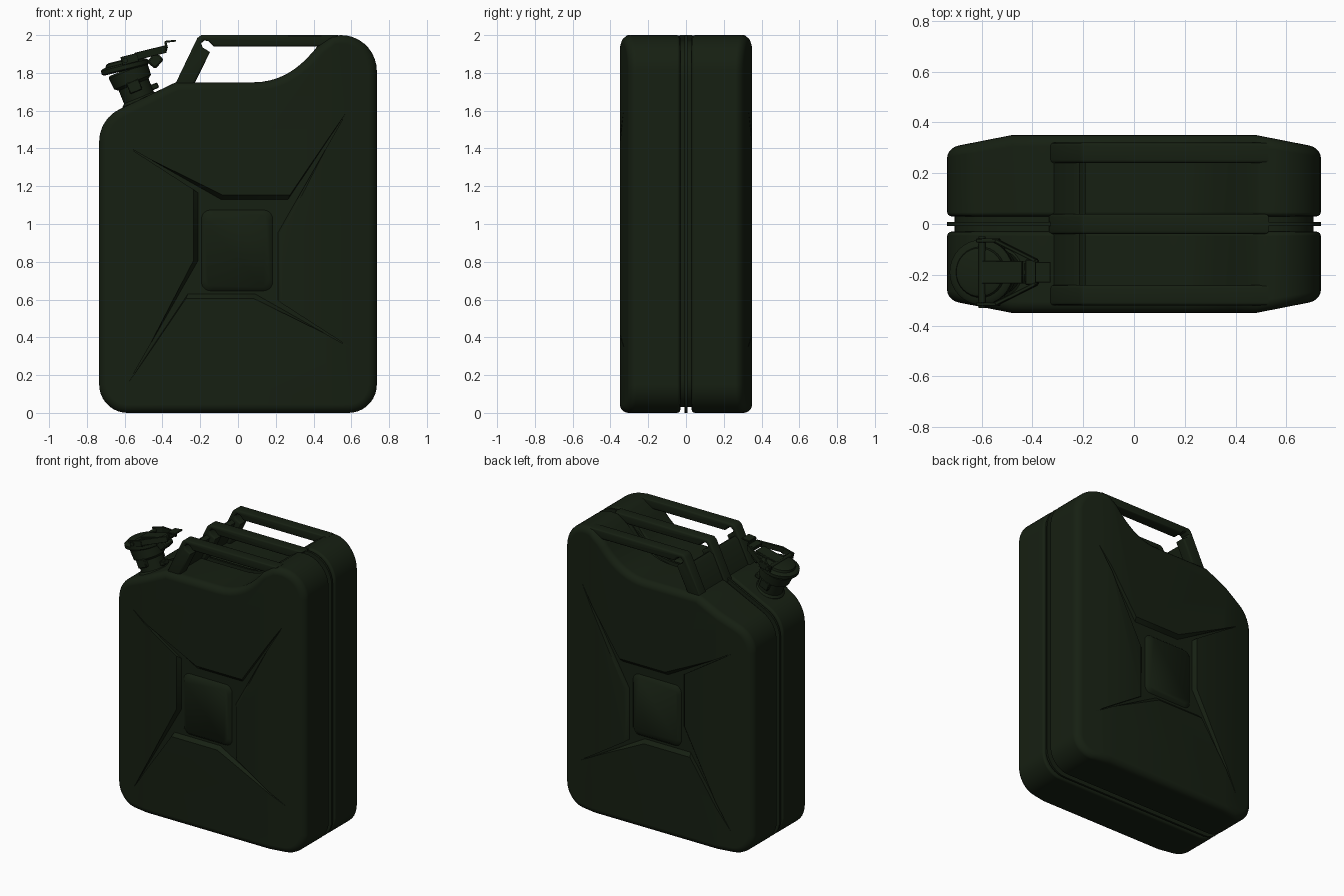
import bpy, bmesh, math
from mathutils import Matrix, Vector

if "Cube" in bpy.data.objects:
    bpy.data.objects.remove(bpy.data.objects["Cube"])

paint = bpy.data.materials.new("dark_green_paint")
paint.diffuse_color = (0.008, 0.014, 0.006, 1)
paint.use_nodes = True
paint.node_tree.nodes["Principled BSDF"].inputs["Base Color"].default_value = paint.diffuse_color


def finish(name, bm, angle=40):
    bmesh.ops.recalc_face_normals(bm, faces=bm.faces)
    me = bpy.data.meshes.new(name)
    bm.to_mesh(me)
    bm.free()
    ob = bpy.data.objects.new(name, me)
    bpy.context.collection.objects.link(ob)
    me.materials.append(paint)
    smooth(ob, angle)
    return ob


def activate(ob):
    bpy.ops.object.select_all(action='DESELECT')
    ob.select_set(True)
    bpy.context.view_layer.objects.active = ob


def smooth(ob, angle):
    activate(ob)
    bpy.ops.object.shade_smooth_by_angle(angle=math.radians(angle))


def prism(pts, y0, y1):
    """Extrude an xz outline from y0 to y1."""
    bm = bmesh.new()
    face = bm.faces.new([bm.verts.new((x, y0, z)) for x, z in pts])
    ext = bmesh.ops.extrude_face_region(bm, geom=[face])
    for v in ext["geom"]:
        if isinstance(v, bmesh.types.BMVert):
            v.co.y = y1
    bmesh.ops.recalc_face_normals(bm, faces=bm.faces)
    return bm


def round_rim(bm, y, offset, segments):
    edges = [e for e in bm.edges if all(abs(v.co.y - y) < 1e-4 for v in e.verts)]
    bmesh.ops.bevel(bm, geom=edges, offset=offset, segments=segments, profile=0.5,
                    affect='EDGES', clamp_overlap=False)


def arc(cx, cz, r, a0, a1, n=9):
    angs = [math.radians(a0 + (a1 - a0) * i / n) for i in range(n + 1)]
    return [(cx + r * math.cos(a), cz + r * math.sin(a)) for a in angs]


def bezier(p, n=10):
    out = []
    for i in range(n + 1):
        t = i / n
        w = ((1 - t) ** 3, 3 * t * (1 - t) ** 2, 3 * t * t * (1 - t), t ** 3)
        out.append(tuple(sum(k * q[j] for k, q in zip(w, p)) for j in (0, 1)))
    return out


# Side outline of the can
outline = (arc(-0.585, 0.15, 0.15, 180, 270) + arc(0.585, 0.15, 0.15, 270, 360)
           + arc(0.545, 1.81, 0.19, 0, 90) + [(0.50, 1.995)]
           + bezier([(0.42, 1.94), (0.34, 1.84), (0.24, 1.75), (0.08, 1.75)])
           + [(-0.33, 1.75)] + arc(-0.545, 1.436, 0.19, 115.6, 180))

# Pressed body half, with faces tapering towards both ends
bm = prism(outline, -0.35, -0.03)
round_rim(bm, -0.35, 0.045, 5)
round_rim(bm, -0.03, 0.018, 3)
for x in (-0.48, 0.48):
    bmesh.ops.bisect_plane(bm, geom=bm.verts[:] + bm.edges[:] + bm.faces[:],
                           plane_co=(x, 0, 0), plane_no=(1, 0, 0))
for v in bm.verts:
    v.co.y += 0.196 * max(0, abs(v.co.x) - 0.48) * (-v.co.y - 0.03) / 0.32
body = finish("body_shell", bm)


# Cross-shaped recess, point-symmetric about the panel centre
def cross(half):
    return half + [(-x, 1.76 - z) for x, z in half]


surface = cross([(-0.62, 1.43), (-0.08, 1.165), (0.28, 1.165), (0.58, 1.6), (0.245, 0.95), (0.245, 0.57)])
floor = cross([(-0.62, 1.43), (-0.09, 1.13), (0.265, 1.13), (0.58, 1.6), (0.212, 0.955), (0.212, 0.595)])
bm = bmesh.new()
rings = [[bm.verts.new((x, y, z)) for x, z in pts] for pts, y in ((surface, -0.36), (floor, -0.327))]
for r in rings:
    bm.faces.new(r)
for i in range(12):
    j = (i + 1) % 12
    bm.faces.new((rings[0][i], rings[0][j], rings[1][j], rings[1][i]))
cutter = finish("recess_cutter", bm)
cutter.hide_render = True
mod = body.modifiers.new("recess", 'BOOLEAN')
mod.operation, mod.solver, mod.object = 'DIFFERENCE', 'EXACT', cutter
activate(body)
bpy.ops.object.modifier_apply(modifier="recess")
bpy.data.objects.remove(cutter)


def mirror_y(ob):
    m = ob.modifiers.new("mirror", 'MIRROR')
    m.use_axis = (False, True, False)
    m.use_mirror_merge = False


smooth(body, 50)
mirror_y(body)
wn = body.modifiers.new("normals", 'WEIGHTED_NORMAL')
wn.keep_sharp = True

# Raised square in the middle of each recess
r = 0.05
pad_pts = (arc(-0.15, 0.69, r, 180, 270, 5) + arc(0.14, 0.69, r, 270, 360, 5)
           + arc(0.14, 1.03, r, 0, 90, 5) + arc(-0.15, 1.03, r, 90, 180, 5))
bm = prism(pad_pts, -0.32, -0.348)
for v in bm.verts:
    if v.co.y < -0.34:
        v.co.x = -0.005 + (v.co.x + 0.005) * 0.87
        v.co.z = 0.86 + (v.co.z - 0.86) * 0.89
mirror_y(finish("center_pad", bm, 50))

# Seam: inset core and thin weld flange
finish("seam_core", prism([(x * 0.96, 1 + (z - 1) * 0.97) for x, z in outline], -0.06, 0.06))
finish("weld_flange", prism(outline, -0.007, 0.007))

# Three carrying handles
bar = [(-0.335, 1.735), (-0.215, 1.985), (-0.195, 2.0), (0.53, 2.0), (0.5, 1.94), (-0.13, 1.94),
       (-0.155, 1.967), (-0.178, 1.972), (-0.195, 1.957), (-0.188, 1.935), (-0.148, 1.91), (-0.235, 1.735)]
for name, yc in (("handle_front", -0.28), ("handle_middle", 0), ("handle_back", 0.28)):
    bm = prism(bar, yc - 0.04, yc + 0.04)
    for side in (-0.04, 0.04):
        round_rim(bm, yc + side, 0.012, 3)
    finish(name, bm)
finish("handle_web", prism([(-0.32, 1.74), (-0.24, 1.91), (-0.215, 1.925), (-0.19, 1.91), (-0.26, 1.74)],
                           -0.28, 0.28))


# Spout and cap, on tilted local frames
def frame(x, z, tilt):
    return Matrix.Translation((x, -0.19, z)) @ Matrix.Rotation(math.radians(-tilt), 4, 'Y')


neck_f, cap_f = frame(-0.515, 1.645, 22), frame(-0.6, 1.835, 14)


def lathe(name, mat, prof, n=32):
    bm = bmesh.new()
    loops = [[bm.verts.new((r * math.cos(2 * math.pi * i / n), r * math.sin(2 * math.pi * i / n), z))
              for i in range(n)] for r, z in prof]
    for a, b in zip(loops, loops[1:]):
        for i in range(n):
            bm.faces.new((a[i], a[(i + 1) % n], b[(i + 1) % n], b[i]))
    bm.faces.new(loops[0])
    bm.faces.new(loops[-1])
    bm.transform(mat)
    return finish(name, bm, 35)


def box(name, mat, loc, size, turn=0, tip=0):
    bm = bmesh.new()
    bmesh.ops.create_cube(bm, size=1, matrix=Matrix.Diagonal((*size, 1)))
    bmesh.ops.bevel(bm, geom=bm.edges[:], offset=min(size) * 0.15, segments=1, affect='EDGES')
    bm.transform(mat @ Matrix.Translation(loc) @ Matrix.Rotation(math.radians(turn), 4, 'Z')
                 @ Matrix.Rotation(math.radians(tip), 4, 'Y'))
    return finish(name, bm)


lathe("spout_neck", neck_f, [(0.1, -0.05), (0.1, 0.012), (0.085, 0.025), (0.085, 0.1),
                             (0.105, 0.115), (0.11, 0.18), (0.1, 0.19)])
lathe("cap", cap_f, [(0.118, -0.022), (0.128, -0.015), (0.128, 0.006), (0.118, 0.014),
                     (0.1, 0.016), (0.095, 0.03), (0.08, 0.036)])
lathe("cap_axle", cap_f @ Matrix.Translation((0.01, 0, 0.03)) @ Matrix.Rotation(math.pi / 2, 4, 'X'),
      [(0.014, -0.14), (0.014, 0.14)], 12)

# Locking lever
for s, side in ((-1, "front"), (1, "back")):
    box("lever_root_" + side, cap_f, (0.035, s * 0.125, 0.03), (0.09, 0.014, 0.045))
    box("lever_arm_" + side, cap_f, (0.15, s * 0.085, 0.036), (0.18, 0.014, 0.04), -s * 26)
    box("neck_lug_" + side, neck_f, (0.0, s * 0.092, 0.09), (0.07, 0.03, 0.06))
box("cap_bridge", cap_f, (0.09, 0, 0.035), (0.17, 0.09, 0.018))
box("lever_plate", cap_f, (0.215, 0, 0.04), (0.05, 0.1, 0.03))
box("lever_riser", cap_f, (0.24, 0, 0.055), (0.012, 0.08, 0.035))
box("lever_tab", cap_f, (0.267, 0, 0.07), (0.06, 0.08, 0.01), 0, 8)
box("latch", cap_f, (0.165, 0, -0.01), (0.07, 0.09, 0.06), 0, -35)
box("neck_catch", neck_f, (0.1, 0, 0.05), (0.04, 0.05, 0.03))
